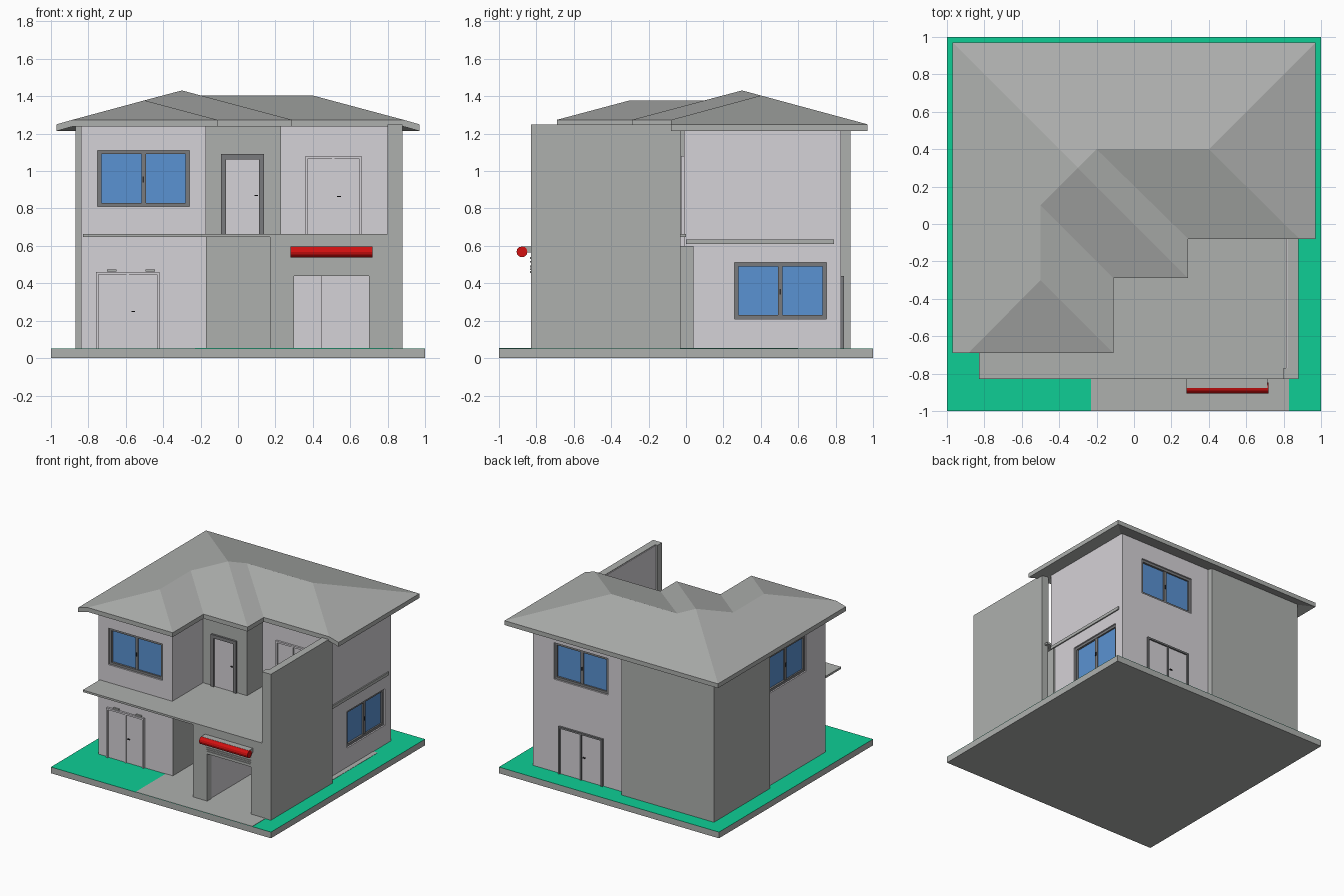
import bpy, bmesh, math
from mathutils import Matrix

if "Cube" in bpy.data.objects:
    bpy.data.objects.remove(bpy.data.objects["Cube"])


def mat(name, r, g, b):
    lin = [((c / 255 + 0.055) / 1.055) ** 2.4 if c > 10 else c / 255 / 12.92 for c in (r, g, b)]
    m = bpy.data.materials.new(name)
    m.diffuse_color = (*lin, 1)
    m.use_nodes = True
    m.node_tree.nodes["Principled BSDF"].inputs["Base Color"].default_value = m.diffuse_color
    return m


GREY = mat("concrete grey", 174, 176, 174)
WHITE = mat("wall off white", 213, 210, 215)
GREEN = mat("lawn green", 14, 206, 149)
BLUE = mat("glass blue", 90, 146, 210)
FRAME = mat("frame dark grey", 122, 123, 125)
RED = mat("awning red", 210, 16, 16)
DARK = mat("handle black", 45, 45, 48)


def finish(name, bm, mats):
    bmesh.ops.recalc_face_normals(bm, faces=bm.faces)
    me = bpy.data.meshes.new(name)
    bm.to_mesh(me)
    bm.free()
    for m in mats:
        me.materials.append(m)
    ob = bpy.data.objects.new(name, me)
    bpy.context.collection.objects.link(ob)
    return ob


def boxes(name, parts, loc=(0, 0, 0), turn=0):
    """One object from boxes (x0, x1, y0, y1, z0, z1, material)."""
    bm = bmesh.new()
    mats = []
    for x0, x1, y0, y1, z0, z1, m in parts:
        if m not in mats:
            mats.append(m)
        mx = Matrix.Translation(((x0 + x1) / 2, (y0 + y1) / 2, (z0 + z1) / 2)) @ \
            Matrix.Diagonal((x1 - x0, y1 - y0, z1 - z0, 1))
        vs = bmesh.ops.create_cube(bm, size=1, matrix=mx)["verts"]
        for f in {f for v in vs for f in v.link_faces}:
            f.material_index = mats.index(m)
    ob = finish(name, bm, mats)
    ob.location = loc
    ob.rotation_euler.z = math.radians(turn)
    return ob


def prism(name, pts, z0, z1, m):
    bm = bmesh.new()
    f = bm.faces.new([bm.verts.new((x, y, z0)) for x, y in pts])
    ext = bmesh.ops.extrude_face_region(bm, geom=[f])["geom"]
    bmesh.ops.translate(bm, vec=(0, 0, z1 - z0),
                        verts=[v for v in ext if isinstance(v, bmesh.types.BMVert)])
    return finish(name, bm, [m])


# Ground: plinth, lawn and paving
boxes("base_slab", [(-1, 1, -1, 1, 0, 0.049, GREY)])
boxes("lawn", [(-1, 1, -1, 1, 0.049, 0.051, GREEN)])
boxes("paving", [(-0.23, 0.83, -1, -0.2, 0.05, 0.053, GREY),
                 (0.7, 0.85, -0.05, 0.6, 0.05, 0.053, GREY)])

# Main white body
body = prism("house_walls", [(-0.84, -0.61), (-0.17, -0.61), (-0.17, -0.01),
                             (0.81, -0.01), (0.81, 0.83), (-0.84, 0.83)], 0.05, 1.26, WHITE)

# Windows: recess cut in the wall, frame, mullion, two panes, handle
W, H, B = 0.245, 0.15, 0.02
spots = [("front_window", (-0.505, -0.61, 0.96), 0),
         ("right_window", (0.81, 0.505, 0.36), 90),
         ("back_window", (0.375, 0.83, 0.96), 180),
         ("left_window", (-0.84, -0.115, 0.96), -90)]
for name, loc, turn in spots:
    boxes(name, [(-W, W, 0.012, 0.04, H - B, H, FRAME), (-W, W, 0.012, 0.04, -H, B - H, FRAME),
                 (-W, B - W, 0.012, 0.04, B - H, H - B, FRAME),
                 (W - B, W, 0.012, 0.04, B - H, H - B, FRAME),
                 (-0.012, 0.012, 0.015, 0.04, B - H, H - B, FRAME),
                 (B - W, -0.012, 0.028, 0.04, B - H, H - B, BLUE),
                 (0.012, W - B, 0.024, 0.04, B - H, H - B, BLUE),
                 (-0.005, 0.003, 0.009, 0.016, -0.02, 0.01, DARK)], loc, turn)
    cut = boxes(name + "_cutter", [(-W, W, -0.05, 0.04, -H, H, WHITE)], loc, turn)
    cut.hide_render = True
    cut.hide_viewport = True
    mod = body.modifiers.new(name, "BOOLEAN")
    mod.operation = "DIFFERENCE"
    mod.solver = "EXACT"
    mod.object = cut

# Grey volumes: back corner block, entrance tower, big side wall
boxes("back_corner_block", [(-0.87, -0.03, 0.15, 0.88, 0.05, 1.25, GREY)])
boxes("entrance_tower", [(-0.172, 0.23, -0.21, 0.05, 0.05, 1.26, GREY)])
boxes("side_wall", [(0.82, 0.88, -0.83, -0.03, 0.05, 1.25, GREY),
                    (0.798, 0.83, -0.83, -0.77, 0.05, 1.25, GREY),
                    (0.814, 0.82, -0.77, -0.03, 0.66, 1.245, WHITE)])
boxes("wing_side_cladding", [(-0.171, -0.165, -0.61, -0.2, 0.05, 0.65, GREY)])
boxes("right_wall_trim", [(0.80, 0.825, -0.03, 0.04, 0.05, 0.6, GREY),
                          (0.80, 0.82, 0.0, 0.79, 0.61, 0.635, GREY)])

# Balcony slab and shop front below it
boxes("balcony_slab", [(-0.83, 0.85, -0.83, 0.0, 0.648, 0.664, GREY)])
boxes("shop_front", [(0.17, 0.30, -0.828, -0.77, 0.05, 0.65, GREY),
                     (0.70, 0.80, -0.828, -0.77, 0.05, 0.65, GREY),
                     (0.30, 0.70, -0.828, -0.77, 0.44, 0.65, GREY)])
boxes("shop_side_wall", [(0.18, 0.295, -0.77, -0.01, 0.05, 0.648, WHITE)])
boxes("shop_back_panel", [(0.29, 0.45, -0.06, 0.0, 0.05, 0.6, WHITE)])
boxes("shutter_slats", [(0.295, 0.70, -0.834, -0.82, z, z + 0.01, GREY)
                        for z in (0.455, 0.47, 0.485, 0.51, 0.53)])

# Awning: grey box with a red rolled front
boxes("awning_box", [(0.28, 0.715, -0.878, -0.82, 0.565, 0.598, GREY)])
bm = bmesh.new()
bmesh.ops.create_cone(bm, cap_ends=True, segments=12, radius1=0.029, radius2=0.029, depth=0.44,
                      matrix=Matrix.Translation((0.5, -0.877, 0.568)) @ Matrix.Rotation(math.pi / 2, 4, "Y"))
finish("awning_roll", bm, [RED])


def door(name, loc, turn, w, h, b, frame, leaf, split):
    """Framed door standing on loc, one or two leaves, facing local -y."""
    parts = [(-w, b - w, -0.016, 0.01, 0, h, frame), (w - b, w, -0.016, 0.01, 0, h, frame),
             (b - w, w - b, -0.016, 0.01, h - b, h, frame), (b - w, w - b, -0.004, 0.01, 0, h - b, leaf)]
    hx = w - b - 0.025
    if split:
        parts.append((-b / 2, b / 2, -0.012, 0.01, 0, h - b, frame))
        hx = 0.02
    parts.append((hx, hx + 0.02, -0.014, 0, h * 0.48, h * 0.48 + 0.006, DARK))
    boxes(name, parts, loc, turn)


door("balcony_door", (0.025, -0.21, 0.66), 0, 0.115, 0.43, 0.027, FRAME, WHITE, False)
door("terrace_door", (0.51, -0.01, 0.66), 0, 0.15, 0.42, 0.014, WHITE, WHITE, True)
door("front_door", (-0.59, -0.61, 0.05), 0, 0.17, 0.41, 0.014, WHITE, WHITE, True)
door("back_door", (0.37, 0.83, 0.05), 180, 0.2, 0.39, 0.014, FRAME, WHITE, True)
boxes("front_door_vents", [(x, x + 0.05, -0.622, -0.6, 0.462, 0.474, GREY) for x in (-0.7, -0.495)])

# Hipped roof: corners, hips and ridges, thickened downwards
LO, MID = 1.25, 1.274
P = {"a": (-0.97, 0.97, LO), "b": (0.97, 0.97, LO), "c": (0.97, -0.08, LO), "d": (0.885, -0.08, MID),
     "e": (0.29, -0.08, MID), "f": (0.29, -0.29, MID), "g": (-0.11, -0.29, MID),
     "h": (-0.11, -0.69, MID), "i": (-0.885, -0.69, MID), "j": (-0.97, -0.69, LO),
     "p": (-0.3, 0.3, 1.431), "q": (-0.2, 0.4, 1.404), "r": (0.4, 0.4, 1.404),
     "s": (-0.5, 0.1, 1.378), "t": (-0.5, -0.3, 1.378)}
bm = bmesh.new()
V = {k: bm.verts.new(co) for k, co in P.items()}
faces = [bm.faces.new([V[k] for k in loop])
         for loop in ("jitspa", "apqrb", "brdc", "drqe", "eqpf", "fpsg", "gsth", "hti")]
ext = bmesh.ops.extrude_face_region(bm, geom=faces, use_keep_orig=True)["geom"]
bmesh.ops.translate(bm, vec=(0, 0, -0.036), verts=[v for v in ext if isinstance(v, bmesh.types.BMVert)])
finish("roof", bm, [GREY])
